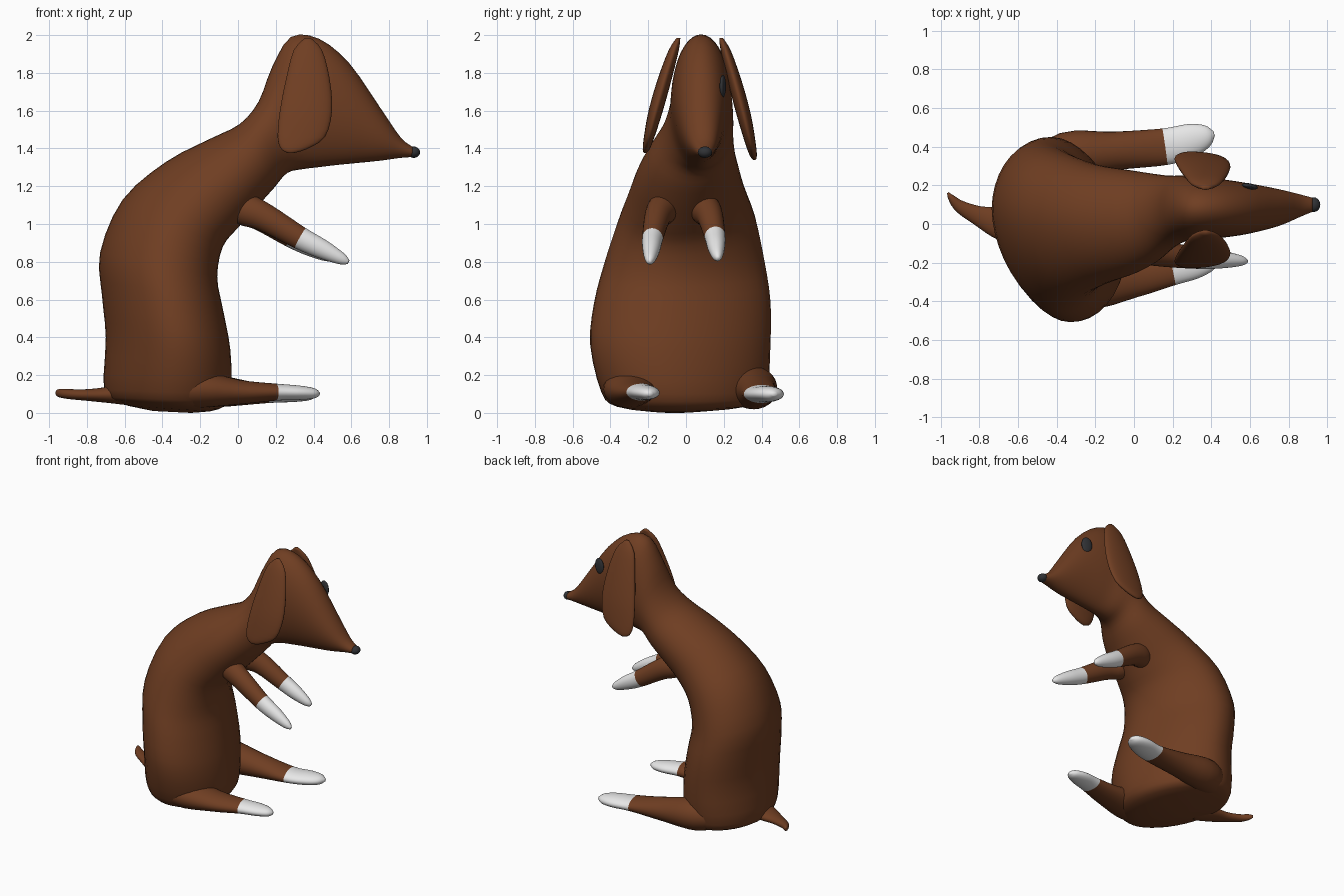
import bpy
import bmesh
import math
from mathutils import Vector

default_cube = bpy.data.objects.get("Cube")
if default_cube:
    bpy.data.objects.remove(default_cube, do_unlink=True)


def make_material(name, colour):
    material = bpy.data.materials.new(name)
    material.use_nodes = True
    rgba = (*colour, 1.0)
    material.diffuse_color = rgba
    shader = material.node_tree.nodes["Principled BSDF"]
    shader.inputs["Base Color"].default_value = rgba
    shader.inputs["Roughness"].default_value = 0.7
    return material


brown = make_material("brown fur", (0.16, 0.048, 0.016))
white = make_material("white paw", (0.8, 0.8, 0.8))
black = make_material("black nose and eye", (0.03, 0.032, 0.036))


def smooth_rows(rows, steps):
    """Catmull-Rom interpolation between rows of numbers."""
    result = []
    last = len(rows) - 1
    for i in range(last):
        before, start = rows[max(i - 1, 0)], rows[i]
        end, after = rows[i + 1], rows[min(i + 2, last)]
        for step in range(steps):
            t = step / steps
            result.append([
                b + 0.5 * t * (c - a + t * (2 * a - 5 * b + 4 * c - d
                                            + t * (3 * (b - c) + d - a)))
                for a, b, c, d in zip(before, start, end, after)])
    result.append(list(rows[last]))
    return result


def finish(name, bm, materials):
    """Turn a bmesh into a smooth shaded object."""
    bmesh.ops.recalc_face_normals(bm, faces=bm.faces)
    for face in bm.faces:
        face.smooth = True
    mesh = bpy.data.meshes.new(name)
    bm.to_mesh(mesh)
    bm.free()
    for material in materials:
        mesh.materials.append(material)
    part = bpy.data.objects.new(name, mesh)
    bpy.context.collection.objects.link(part)
    return part


def bent(value, power):
    """Signed power, which slims the corners of an ellipse."""
    return math.copysign(abs(value) ** power, value)


def loft(name, rings, materials=(brown,), colour_from=None, sides=28):
    """Skin rings of (centre, first axis, second axis, slimness)."""
    bm = bmesh.new()
    loops = []
    for centre, u, v, slim in rings:
        angles = [math.tau * k / sides for k in range(sides)]
        loops.append([bm.verts.new(centre + u * bent(math.cos(a), slim)
                                   + v * bent(math.sin(a), slim))
                      for a in angles])
    for index, (low, high) in enumerate(zip(loops, loops[1:])):
        for k in range(sides):
            n = (k + 1) % sides
            face = bm.faces.new((low[k], low[n], high[n], high[k]))
            if colour_from is not None and index >= colour_from:
                face.material_index = 1
    bm.faces.new(loops[0])
    tip = bm.faces.new(loops[-1])
    if colour_from is not None:
        tip.material_index = 1
    return finish(name, bm, materials)


def limb(name, rows, paw_row=None, steps=4):
    """Tapered limb from rows of x, y, z, half width, half thickness."""
    rows = smooth_rows(rows, steps)
    points = [Vector(row[:3]) for row in rows]
    rings = []
    for i, row in enumerate(rows):
        ahead = points[min(i + 1, len(points) - 1)]
        along = (ahead - points[max(i - 1, 0)]).normalized()
        side = along.cross(Vector((0, 0, 1))).normalized()
        up = side.cross(along)
        rings.append((points[i], side * row[3], up * row[4], 1))
    if paw_row is None:
        return loft(name, rings)
    return loft(name, rings, (brown, white), paw_row * steps)


def ball(name, centre, size, material, turn=0.0):
    bm = bmesh.new()
    bmesh.ops.create_uvsphere(bm, u_segments=20, v_segments=12, radius=1)
    part = finish(name, bm, (material,))
    part.location, part.scale = centre, size
    part.rotation_euler.z = turn
    return part


# Body, neck and head, with the trunk twisted a little to one side:
# back x, back z, front x, front z, middle y, half width, twist
profile = [
    (-0.45, 0.01, -0.25, 0.0, -0.06, 0.1, 0),
    (-0.64, 0.055, -0.1, 0.02, -0.01, 0.36, 0.06),
    (-0.71, 0.12, -0.04, 0.1, -0.01, 0.44, 0.085),
    (-0.7, 0.4, -0.04, 0.33, -0.03, 0.48, 0.095),
    (-0.72, 0.62, -0.08, 0.55, -0.02, 0.47, 0.095),
    (-0.73, 0.85, -0.11, 0.72, -0.01, 0.43, 0.09),
    (-0.61, 1.13, -0.08, 0.88, 0.0, 0.37, 0.07),
    (-0.38, 1.33, 0.0, 0.98, 0.0, 0.31, 0.045),
    (-0.15, 1.45, 0.1, 1.09, 0.01, 0.27, 0.02),
    (0.01, 1.53, 0.19, 1.19, 0.03, 0.23, 0),
    (0.11, 1.65, 0.26, 1.27, 0.06, 0.19, 0),
    (0.18, 1.83, 0.34, 1.29, 0.08, 0.17, 0),
    (0.28, 1.99, 0.42, 1.3, 0.08, 0.16, 0),
    (0.43, 1.98, 0.5, 1.31, 0.08, 0.15, 0),
    (0.59, 1.85, 0.6, 1.32, 0.08, 0.13, 0),
    (0.75, 1.62, 0.75, 1.335, 0.085, 0.095, 0),
    (0.86, 1.46, 0.86, 1.35, 0.095, 0.058, 0),
    (0.93, 1.405, 0.93, 1.355, 0.1, 0.034, 0),
]
body_rings = []
for bx, bz, fx, fz, y, half, twist in smooth_rows(profile, 3):
    back, front = Vector((bx, y + twist, bz)), Vector((fx, y - twist, fz))
    side = math.sqrt(half ** 2 - twist ** 2)
    body_rings.append(((back + front) / 2, (back - front) / 2,
                       Vector((0, side, 0)), 1 + 0.8 * max(twist, 0)))
loft("body_and_head", body_rings, sides=40)

# Nose tip and the single eye on the left of the head
ball("nose", (0.93, 0.1, 1.38), (0.034, 0.038, 0.03), black)
ball("left_eye", (0.6, 0.195, 1.73), (0.042, 0.015, 0.06), black, -0.2)

# Hanging ears: x, outward offset, drop, half width, half thickness
ear_rows = [
    (0.37, 0.113, 0, 0.015, 0.01),
    (0.37, 0.138, 0.065, 0.075, 0.027),
    (0.37, 0.185, 0.215, 0.115, 0.037),
    (0.36, 0.233, 0.385, 0.138, 0.038),
    (0.335, 0.268, 0.525, 0.125, 0.028),
    (0.295, 0.284, 0.59, 0.065, 0.018),
    (0.28, 0.29, 0.61, 0.01, 0.005),
]
# Arms: x, outward offset, z, radius
arm_rows = [
    (-0.1, 0.06, 1.13, 0.06),
    (0.03, 0.11, 1.08, 0.078),
    (0.14, 0.14, 1.035, 0.068),
    (0.33, 0.165, 0.925, 0.055),
    (0.45, 0.172, 0.865, 0.046),
    (0.55, 0.178, 0.815, 0.028),
    (0.585, 0.182, 0.798, 0.01),
]
for label, sign, ear_length, arm_shift, lift in (
        ("left", 1, 1.06, 0.86, 0.03), ("right", -1, 1, 1, 0)):
    ear_rings = [(Vector((x, 0.073 + sign * out, 1.985 - drop * ear_length)),
                  Vector((wide, 0, 0)), Vector((0, thick, 0)), 1)
                 for x, out, drop, wide, thick in smooth_rows(ear_rows, 3)]
    loft(label + "_ear", ear_rings)

    # Arm reaching forward and down, ending in a white paw
    limb(label + "_arm",
         [(x * arm_shift, sign * out - 0.012, z + lift * max(x, 0),
           wide, wide * 1.1) for x, out, z, wide in arm_rows], paw_row=3)

# Legs lying flat on the ground, with thighs merging into the body
limb("left_leg", [
    (-0.52, 0.27, 0.14, 0.08, 0.08),
    (-0.35, 0.35, 0.135, 0.125, 0.115),
    (-0.1, 0.378, 0.115, 0.1, 0.085),
    (0.16, 0.4, 0.1, 0.095, 0.048),
    (0.3, 0.435, 0.1, 0.085, 0.042),
    (0.38, 0.458, 0.1, 0.055, 0.032),
    (0.415, 0.468, 0.1, 0.012, 0.01)], paw_row=3)
limb("right_leg", [
    (-0.45, -0.26, 0.14, 0.08, 0.08),
    (-0.25, -0.3, 0.13, 0.14, 0.105),
    (0.0, -0.27, 0.11, 0.11, 0.066),
    (0.2, -0.235, 0.11, 0.082, 0.045),
    (0.32, -0.21, 0.107, 0.072, 0.038),
    (0.4, -0.197, 0.103, 0.045, 0.028),
    (0.43, -0.19, 0.1, 0.012, 0.01)], paw_row=3)

# Short curled tail
limb("tail", [
    (-0.58, -0.03, 0.1, 0.1, 0.06),
    (-0.71, 0.01, 0.095, 0.08, 0.04),
    (-0.81, 0.045, 0.095, 0.05, 0.03),
    (-0.9, 0.09, 0.1, 0.033, 0.026),
    (-0.945, 0.135, 0.105, 0.018, 0.022),
    (-0.963, 0.162, 0.105, 0.005, 0.01)])
